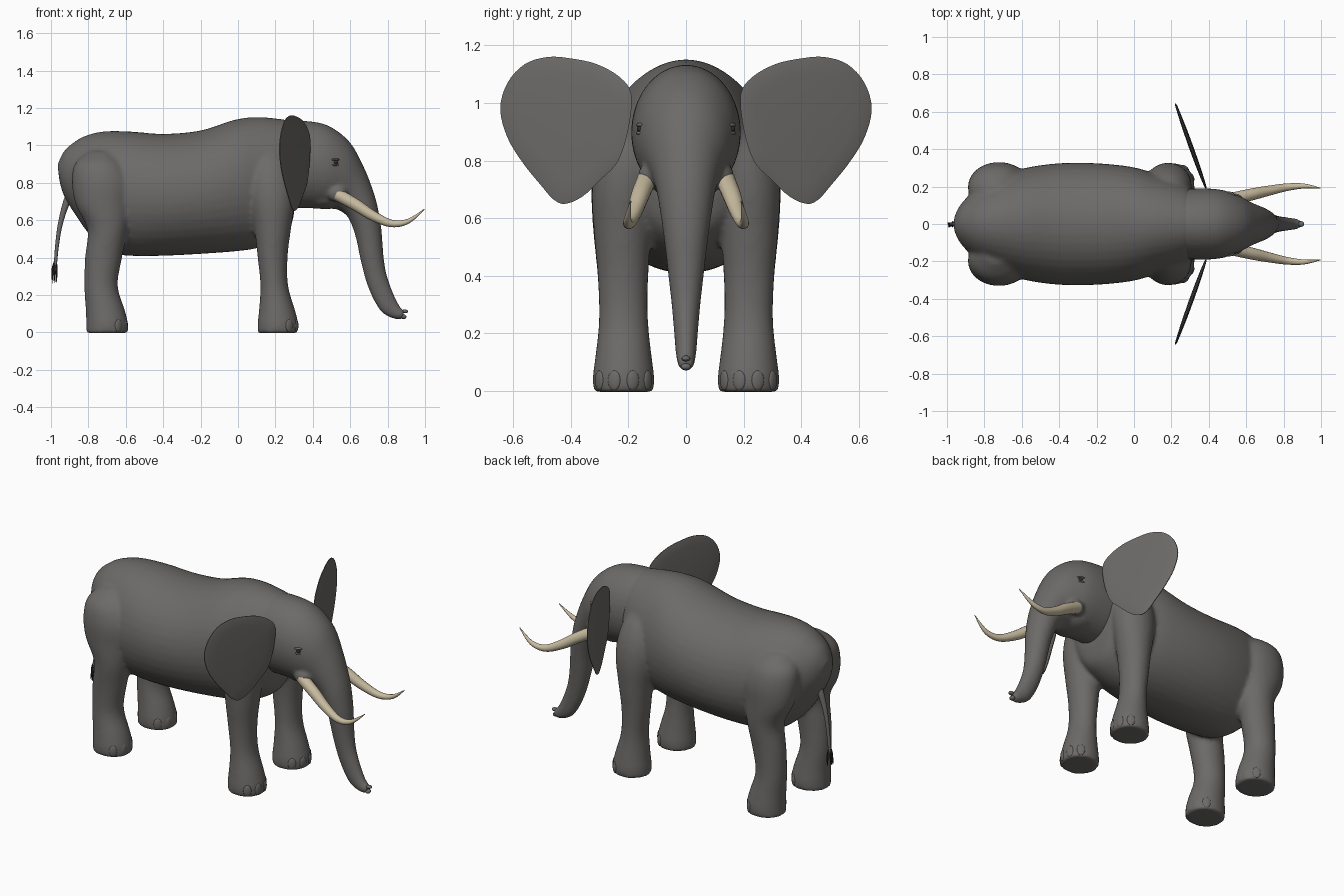
import bpy, bmesh, math, random
from mathutils import Vector, Matrix

random.seed(4)
if "Cube" in bpy.data.objects:
    bpy.data.objects.remove(bpy.data.objects["Cube"])


def material(name, rgb):
    m = bpy.data.materials.new(name)
    m.use_nodes = True
    m.diffuse_color = (*rgb, 1)
    m.node_tree.nodes["Principled BSDF"].inputs["Base Color"].default_value = (*rgb, 1)
    return m


SKIN = material("grey skin", (0.15, 0.145, 0.138))
IVORY = material("ivory", (0.58, 0.5, 0.35))
DARK = material("dark grey", (0.03, 0.028, 0.026))


def spline(points, steps, closed=False):
    """Catmull-Rom resampling of equal-length tuples."""
    pts = [Vector(p) for p in points]
    n = len(pts)
    at = (lambda i: pts[i % n]) if closed else (lambda i: pts[max(0, min(n - 1, i))])
    out = []
    for i in range(n if closed else n - 1):
        a, b, c, d = (at(i + k) for k in (-1, 0, 1, 2))
        for s in range(steps):
            t = s / steps
            out.append(0.5 * (2 * b + (c - a) * t + (2 * a - 5 * b + 4 * c - d) * t * t
                              + (3 * b - a - 3 * c + d) * t ** 3))
    return out if closed else out + [pts[-1]]


def skin_rings(bm, rings):
    rows = [[bm.verts.new(p) for p in ring] for ring in rings]
    n = len(rows[0])
    for r0, r1 in zip(rows, rows[1:]):
        for i in range(n):
            bm.faces.new((r0[i], r0[(i + 1) % n], r1[(i + 1) % n], r1[i]))
    bm.faces.new(rows[0])
    bm.faces.new(rows[-1])


def loft(bm, sections, side=1, steps=4, n=40):
    """Ellipses strung between two profile points: x, z, x, z, half width, y."""
    rings = []
    for x1, z1, x2, z2, w, y in spline(sections, steps):
        mid = Vector(((x1 + x2) / 2, y * side, (z1 + z2) / 2))
        half = Vector(((x1 - x2) / 2, 0, (z1 - z2) / 2))
        angles = [2 * math.pi * i / n for i in range(n)]
        rings.append([mid + half * math.cos(a) + Vector((0, w * math.sin(a), 0)) for a in angles])
    skin_rings(bm, rings)


def tube(bm, path, n=16):
    """Round tube along x, y, z, radius points."""
    pts = spline(path, 6)
    rings = []
    for i, p in enumerate(pts):
        d = (pts[min(i + 1, len(pts) - 1)] - pts[max(i - 1, 0)]).xyz.normalized()
        u = d.cross(Vector((0, 1, 0))).normalized()
        v = d.cross(u)
        angles = [2 * math.pi * k / n for k in range(n)]
        rings.append([p.xyz + p.w * (u * math.cos(a) + v * math.sin(a)) for a in angles])
    skin_rings(bm, rings)


def blob(bm, centre, size, turn=0):
    m = Matrix.Translation(centre) @ Matrix.Rotation(turn, 4, 'Z') @ Matrix.Diagonal((*size, 1))
    bmesh.ops.create_uvsphere(bm, u_segments=20, v_segments=12, radius=1, matrix=m)


def finish(bm, name, mat, voxel=0):
    bmesh.ops.recalc_face_normals(bm, faces=bm.faces)
    me = bpy.data.meshes.new(name)
    bm.to_mesh(me)
    bm.free()
    ob = bpy.data.objects.new(name, me)
    bpy.context.collection.objects.link(ob)
    me.materials.append(mat)
    bpy.ops.object.select_all(action='DESELECT')
    ob.select_set(True)
    bpy.context.view_layer.objects.active = ob
    bpy.ops.object.shade_smooth_by_angle(angle=math.radians(50))
    if voxel:  # melt overlapping volumes into one smooth hide
        r = ob.modifiers.new("melt", 'REMESH')
        r.mode, r.voxel_size, r.use_smooth_shade = 'VOXEL', voxel, True
        s = ob.modifiers.new("soften", 'SMOOTH')
        s.factor, s.iterations = 0.5, 8
    return ob


# Torso with the four legs
torso = [(-.965, .90, -.955, .81, .04, 0), (-.93, .97, -.93, .73, .10, 0),
         (-.88, 1.015, -.87, .63, .16, 0), (-.82, 1.05, -.79, .52, .21, 0),
         (-.72, 1.075, -.68, .43, .26, 0), (-.58, 1.075, -.58, .41, .30, 0),
         (-.4, 1.062, -.4, .41, .325, 0), (-.2, 1.08, -.2, .42, .325, 0),
         (-.02, 1.137, 0, .435, .305, 0), (.1, 1.152, .12, .455, .27, 0),
         (.22, 1.142, .22, .5, .235, 0), (.3, 1.125, .275, .55, .2, 0),
         (.35, 1.08, .297, .62, .15, 0)]


def leg(rows):
    """Rows of height, front x, back x, half width, y."""
    return [(f, z, b, z, w, y) for z, f, b, w, y in rows]


front_leg = leg([(-.003, .32, .105, .105, .217), (.05, .322, .105, .107, .217),
                 (.12, .305, .112, .098, .217), (.25, .268, .12, .085, .217),
                 (.4, .265, .105, .088, .219), (.55, .283, .088, .1, .22),
                 (.7, .305, .06, .112, .215), (.82, .305, .05, .118, .19),
                 (.92, .28, .07, .10, .16), (1, .22, .12, .05, .13)])
hind_leg = leg([(-.003, -.588, -.812, .105, .217), (.05, -.588, -.812, .107, .217),
                (.12, -.605, -.814, .098, .217), (.25, -.643, -.822, .085, .217),
                (.4, -.62, -.818, .088, .219), (.55, -.59, -.805, .102, .22),
                (.68, -.57, -.867, .114, .215), (.8, -.56, -.888, .128, .2),
                (.9, -.6, -.873, .115, .18), (.97, -.67, -.8, .06, .15)])
bm = bmesh.new()
loft(bm, torso)
for s in (-1, 1):
    loft(bm, front_leg, s)
    loft(bm, hind_leg, s)
finish(bm, "body_and_legs", SKIN, 0.012)

# Head running into the trunk
head = [(.10, 1.09, .15, .70, .16, 0), (.25, 1.13, .25, .67, .185, 0),
        (.40, 1.127, .37, .665, .19, 0), (.50, 1.097, .46, .66, .18, 0),
        (.60, 1.015, .52, .66, .15, 0), (.67, .89, .555, .645, .12, 0),
        (.715, .78, .585, .62, .102, 0), (.745, .68, .61, .57, .09, 0),
        (.767, .55, .632, .50, .076, 0), (.777, .42, .655, .39, .062, 0),
        (.792, .32, .683, .28, .05, 0), (.82, .235, .72, .185, .042, 0),
        (.85, .167, .77, .107, .036, 0), (.873, .13, .835, .073, .03, 0),
        (.89, .12, .88, .072, .025, 0)]
bm = bmesh.new()
loft(bm, head)
blob(bm, (.46, 0, .72), (.12, .12, .06))
for s in (-1, 1):
    blob(bm, (.53, .125 * s, .745), (.055, .042, .048))
finish(bm, "head_and_trunk", SKIN, 0.009)

# Fingers at the trunk tip
bm = bmesh.new()
blob(bm, (.892, 0, .113), (.018, .015, .01))
blob(bm, (.885, 0, .084), (.016, .018, .012))
finish(bm, "trunk_fingers", SKIN)

# Ear outline in y, z; the flap sweeps back as it goes outward
outline = [(.19, 1.03), (.23, 1.09), (.31, 1.135), (.4, 1.155), (.48, 1.16), (.56, 1.135),
           (.62, 1.07), (.645, .98), (.62, .88), (.565, .79), (.5, .71), (.46, .665),
           (.42, .65), (.36, .675), (.29, .74), (.235, .8), (.2, .91)]
layers = [(.03, .013), (.4, .012), (.75, .009), (.94, .006), (1, .002)]
middle = Vector((.4, .93))
for s, label in ((1, "left"), (-1, "right")):
    bm = bmesh.new()
    edge = spline(outline, 4, closed=True)
    rings = []
    for scale, thick in layers + [(a, -b) for a, b in reversed(layers)]:
        ring = [middle + (p - middle) * scale for p in edge]
        rings.append([Vector((.385 - (p.x - .19) * .36 + thick, p.x * s, p.y)) for p in ring])
    skin_rings(bm, rings)
    finish(bm, label + "_ear", SKIN)

    # Tusk
    bm = bmesh.new()
    tube(bm, [(.53, .135 * s, .738, .034), (.63, .158 * s, .682, .032),
              (.72, .178 * s, .625, .027), (.82, .197 * s, .583, .02),
              (.91, .203 * s, .595, .013), (.997, .192 * s, .66, .002)])
    finish(bm, label + "_tusk", IVORY)

    # Eye with lids
    bm = bmesh.new()
    blob(bm, (.523, .158 * s, .91), (.013, .013, .012))
    finish(bm, label + "_eye", DARK)
    bm = bmesh.new()
    for dz in (-.014, .014):
        blob(bm, (.521, .158 * s, .91 + dz), (.024, .012, .007), -.5 * s)
    finish(bm, label + "_eyelids", SKIN)

    # Toenails around the front of each foot
    for x, part in ((.213, "front"), (-.7, "hind")):
        bm = bmesh.new()
        for deg in (-54, -18, 18, 54):
            a = math.radians(deg)
            spot = (x + .104 * math.cos(a), .217 * s + .104 * math.sin(a), .037)
            blob(bm, spot, (.009, .023, .034), a)
        finish(bm, f"{label}_{part}_toenails", SKIN)

# Tail and its tuft
bm = bmesh.new()
tube(bm, [(-.87, 0, .78, .026), (-.915, 0, .7, .019), (-.95, 0, .58, .013),
          (-.968, 0, .46, .01), (-.978, 0, .34, .008)])
finish(bm, "tail", SKIN)
bm = bmesh.new()
for i in range(14):
    dx, dy = random.uniform(-.014, .014), random.uniform(-.018, .018)
    top = random.uniform(.34, .4)
    tube(bm, [(-.974, 0, top, .004), (-.98 + dx, dy, top - .05, .0035),
              (-.982 + dx, dy, random.uniform(.26, .3), .001)], 6)
finish(bm, "tail_tuft", DARK)
